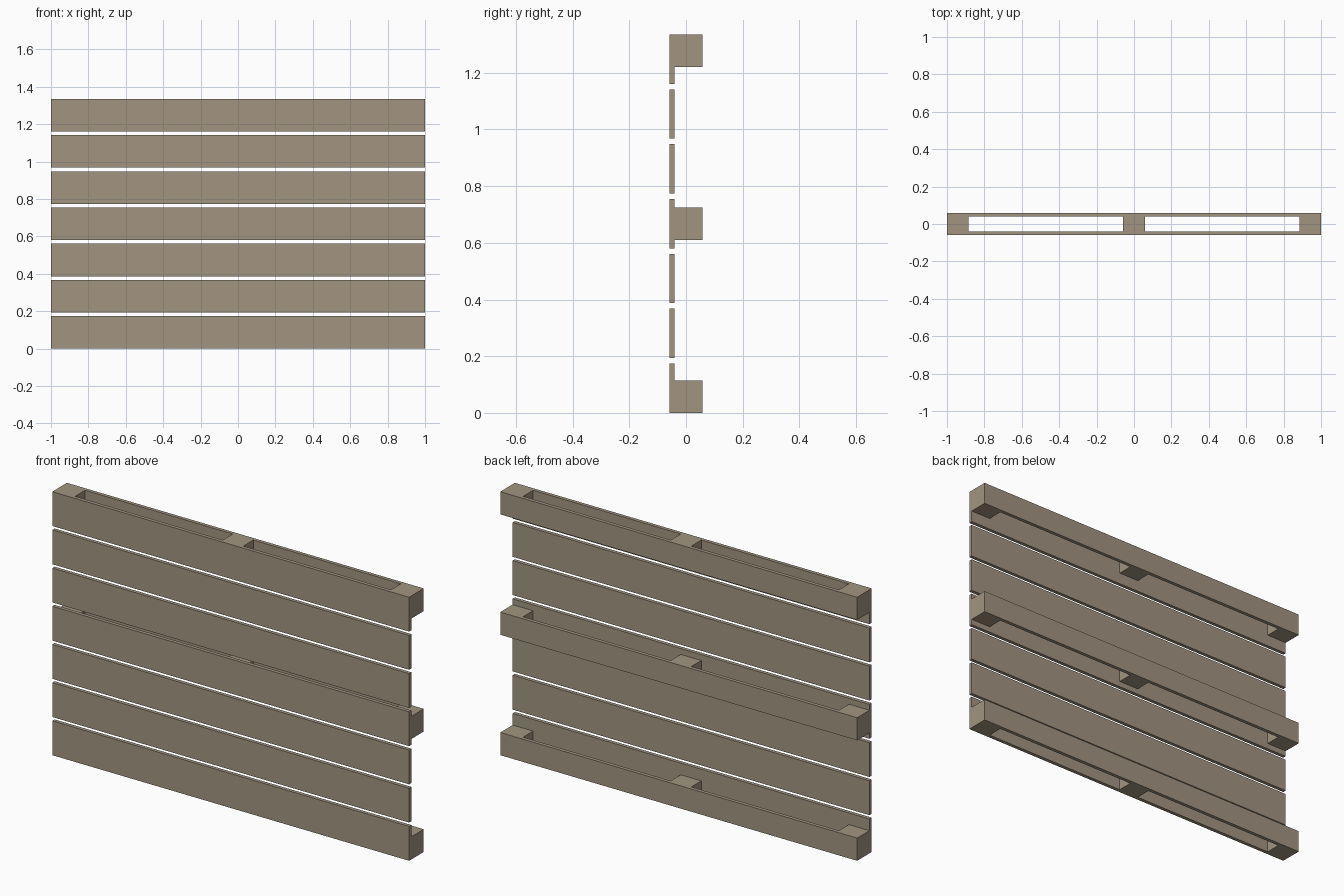
import bpy

if "Cube" in bpy.data.objects:
    bpy.data.objects.remove(bpy.data.objects["Cube"])

WIDTH, HEIGHT, DEPTH = 2.0, 1.335, 0.117
SLAT_H, BOARD_T, BLOCK = 0.174, 0.0185, 0.115
SLATS = 7

wood = bpy.data.materials.new("weathered_wood")
wood.diffuse_color = (0.36, 0.30, 0.22, 1)
wood.use_nodes = True
wood.node_tree.nodes["Principled BSDF"].inputs["Base Color"].default_value = wood.diffuse_color


def box(name, centre, size):
    bpy.ops.mesh.primitive_cube_add(size=1, location=centre)
    ob = bpy.context.object
    ob.name = name
    ob.scale = size
    bpy.ops.object.transform_apply(location=False, rotation=False, scale=True)
    ob.data.materials.append(wood)
    return ob


board_y = DEPTH / 2 - BOARD_T / 2

# Front deck slats, evenly spaced
pitch = (HEIGHT - SLAT_H) / (SLATS - 1)
for i in range(SLATS):
    box(f"deck_slat_{i + 1}", (0, -board_y, SLAT_H / 2 + i * pitch),
        (WIDTH, BOARD_T, SLAT_H))

# Three skids: a back board with three spacer blocks each
for row, z in zip(("bottom", "middle", "top"),
                  (BLOCK / 2, HEIGHT / 2, HEIGHT - BLOCK / 2)):
    box(f"{row}_skid_board", (0, board_y, z), (WIDTH, BOARD_T, BLOCK))
    for col, x in zip(("left", "centre", "right"),
                      (-(WIDTH - BLOCK) / 2, 0, (WIDTH - BLOCK) / 2)):
        box(f"{row}_{col}_block", (x, 0, z),
            (BLOCK, DEPTH - 2 * BOARD_T, BLOCK))
